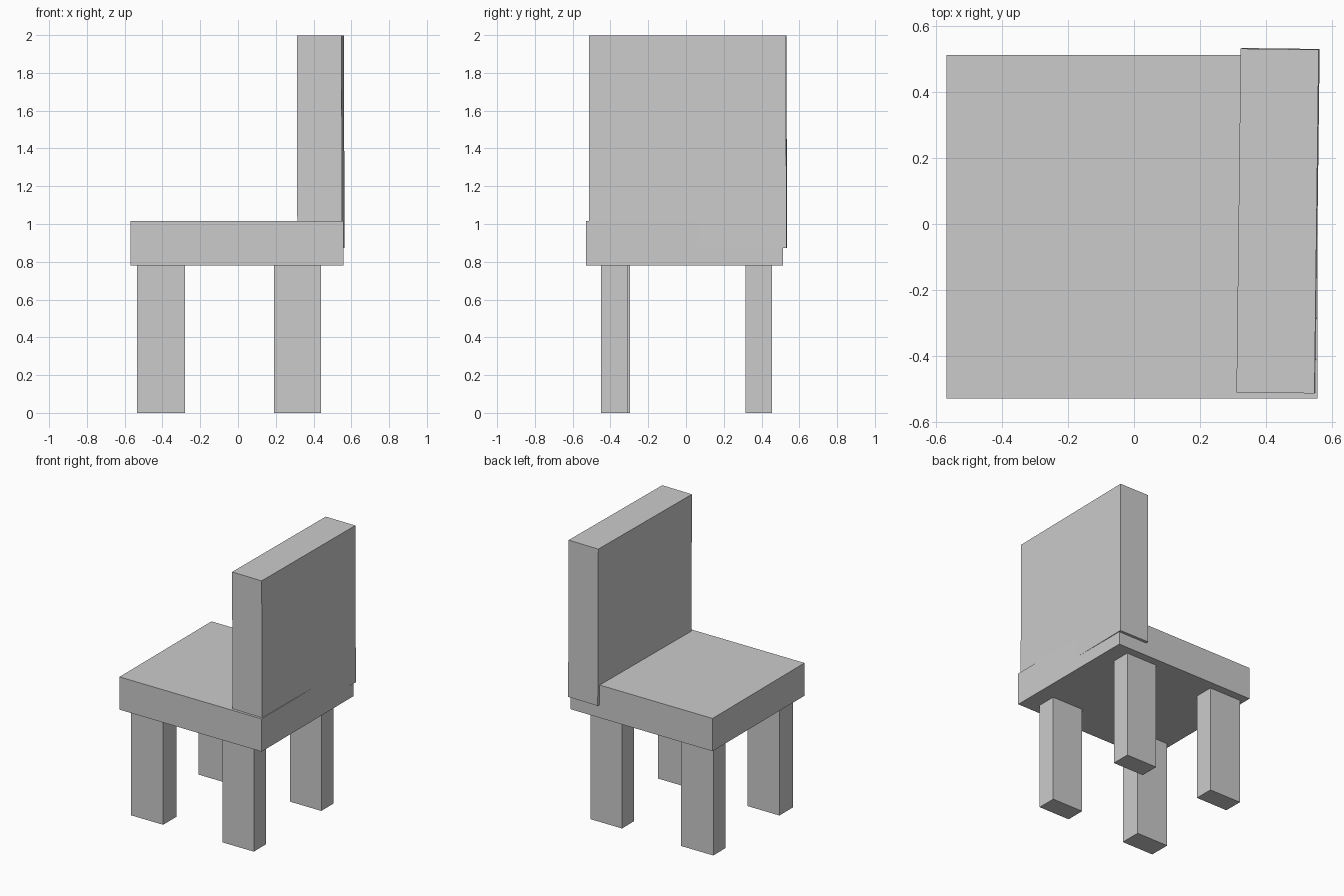
import bpy
from math import radians
from mathutils import Vector

default = bpy.data.objects.get("Cube")
if default:
    bpy.data.objects.remove(default, do_unlink=True)

# Single plain grey finish
GREY = (0.6, 0.6, 0.6, 1.0)
grey = bpy.data.materials.new("plain grey")
grey.use_nodes = True
grey.diffuse_color = GREY
grey.node_tree.nodes["Principled BSDF"].inputs["Base Color"].default_value = GREY


def box(name, low, high, turn=(0, 0, 0)):
    """Box between two corners, optionally turned about its centre (degrees)."""
    low, high = Vector(low), Vector(high)
    bpy.ops.mesh.primitive_cube_add(size=1, location=(low + high) / 2)
    part = bpy.context.object
    part.name = name
    part.scale = high - low
    part.rotation_euler = [radians(a) for a in turn]
    bpy.ops.object.transform_apply(location=False, rotation=False, scale=True)
    part.data.materials.append(grey)
    return part


# Seat slab
box("seat", (-0.57, -0.53, 0.78), (0.558, 0.513, 1.015))

# Backrest, turned very slightly and sunk into the seat
box("backrest", (0.319, -0.512, 0.873), (0.556, 0.532, 1.998), (0.1, -0.15, -0.7))

# Four legs
for end, x0, x1, inner in (("front", -0.535, -0.28, -0.296), ("back", 0.19, 0.44, -0.309)):
    box(end + "_leg_a", (x0, -0.449, 0), (x1, inner, 0.79))
    box(end + "_leg_b", (x0, 0.316, 0), (x1, 0.455, 0.79))
